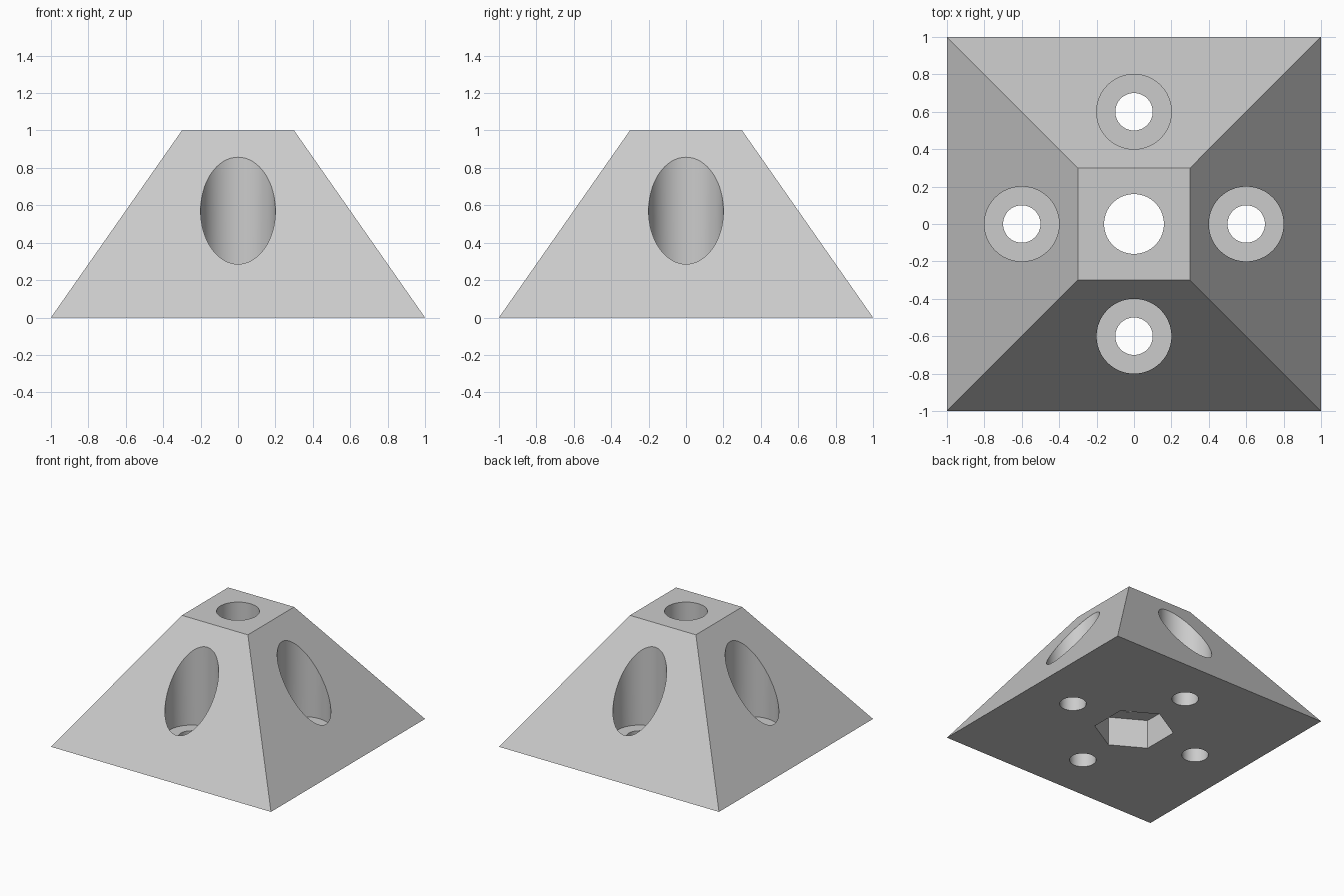
import bpy
import math

default_cube = bpy.data.objects.get("Cube")
if default_cube:
    bpy.data.objects.remove(default_cube, do_unlink=True)

# Single grey material
grey = bpy.data.materials.new("light_grey")
grey.use_nodes = True
colour = (0.6, 0.6, 0.6, 1.0)
grey.diffuse_color = colour
grey.node_tree.nodes["Principled BSDF"].inputs["Base Color"].default_value = colour

# Square block tapering to a flat top
BASE, TOP, HEIGHT = 1.0, 0.3, 1.0
bpy.ops.mesh.primitive_cone_add(
    vertices=4, radius1=BASE * math.sqrt(2), radius2=TOP * math.sqrt(2),
    depth=HEIGHT, location=(0, 0, HEIGHT / 2), rotation=(0, 0, math.pi / 4))
block = bpy.context.object
block.name = block.data.name = "tapered_block"
bpy.ops.object.transform_apply(location=True, rotation=True, scale=True)
block.data.materials.append(grey)


def drill(name, radius, bottom, top, x=0.0, y=0.0, sides=64):
    """Cut an upright round or polygonal hole through the block."""
    bpy.ops.mesh.primitive_cylinder_add(
        vertices=sides, radius=radius, depth=top - bottom,
        location=(x, y, (top + bottom) / 2))
    cutter = bpy.context.object
    cutter.name = name
    cutter.hide_render = True
    cutter.data.materials.append(grey)
    cut = block.modifiers.new(name, 'BOOLEAN')
    cut.operation = 'DIFFERENCE'
    cut.solver = 'EXACT'
    cut.object = cutter
    bpy.context.view_layer.objects.active = block
    bpy.ops.object.modifier_apply(modifier=cut.name)
    bpy.data.objects.remove(cutter, do_unlink=True)


# Central bore with a hexagonal nut pocket underneath (corners along y)
drill("centre_bore", 0.16, -0.2, 1.2)
drill("nut_pocket", 0.3, -0.2, 0.24, sides=6)

# Four counterbored screw holes, one in each sloping side
for i in range(4):
    angle = i * math.pi / 2
    x, y = 0.6 * math.cos(angle), 0.6 * math.sin(angle)
    drill("screw_hole", 0.1, -0.2, 0.5, x, y)
    drill("screw_counterbore", 0.2, 0.2, 1.2, x, y)

# Smooth bores, sharp block edges
bpy.ops.object.select_all(action='DESELECT')
block.select_set(True)
bpy.context.view_layer.objects.active = block
bpy.ops.object.shade_smooth_by_angle(angle=math.radians(30))
